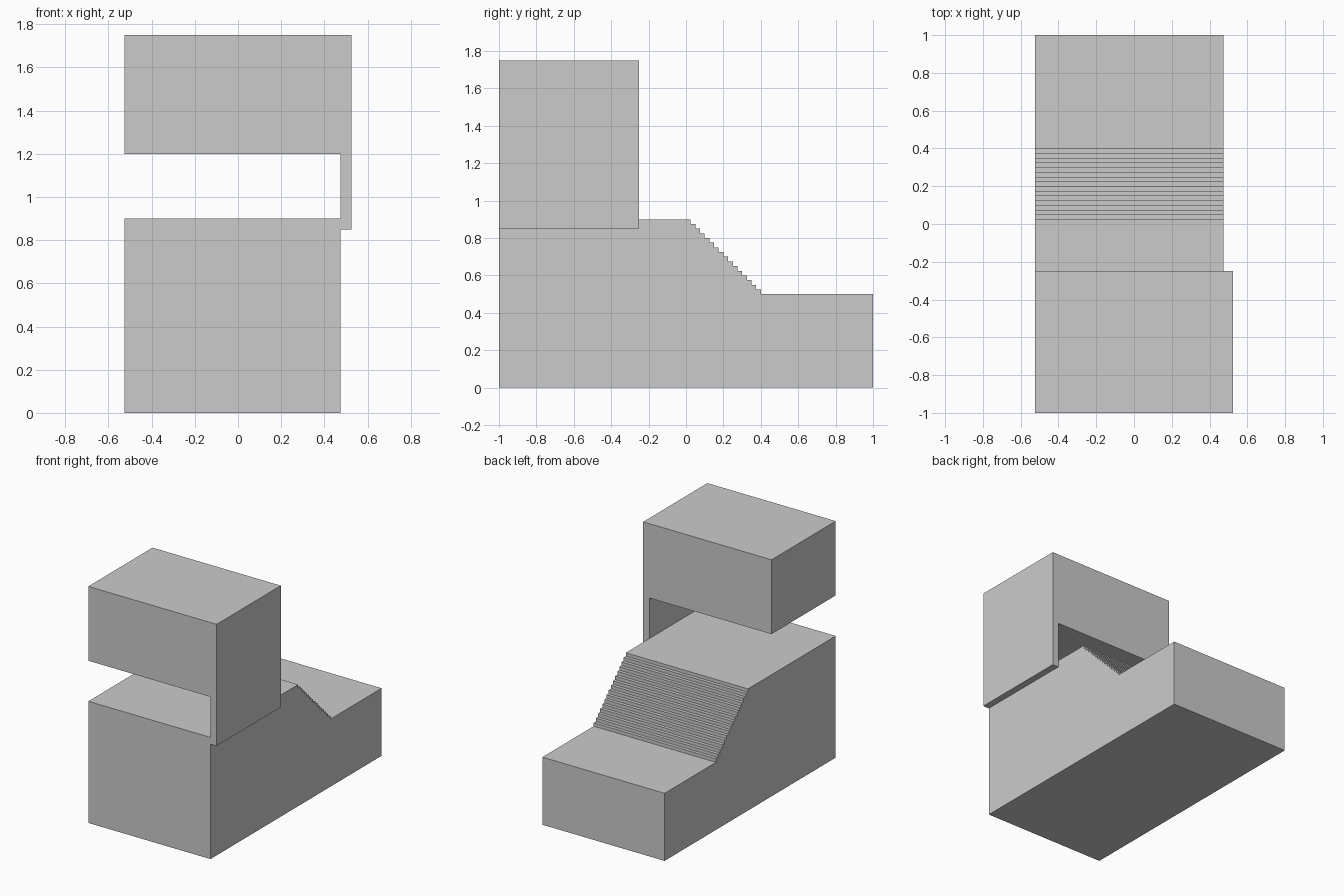
import bpy

if "Cube" in bpy.data.objects:
    bpy.data.objects.remove(bpy.data.objects["Cube"])

LEFT, INNER, RIGHT = -0.525, 0.475, 0.525
STEPS, STEP = 16, 0.025


def extrude_profile(name, points, a, b, place):
    """Prism from a 2D outline, swept from a to b; place maps (u, v, depth) to 3D."""
    n = len(points)
    verts = [place(u, v, d) for d in (a, b) for u, v in points]
    faces = [tuple(range(n))[::-1], tuple(range(n, 2 * n))]
    faces += [(i, (i + 1) % n, n + (i + 1) % n, n + i) for i in range(n)]
    mesh = bpy.data.meshes.new(name)
    mesh.from_pydata(verts, [], faces)
    obj = bpy.data.objects.new(name, mesh)
    bpy.context.collection.objects.link(obj)
    return obj


# Stepped base: high block, fine staircase, low block (side profile in y, z)
side = [(-1, 0), (1, 0), (1, 0.5)]
for k in range(STEPS, 0, -1):
    z = 0.9 - k * STEP
    side += [(k * STEP, z), (k * STEP, z + STEP)]
side.remove((STEPS * STEP, 0.5)) if (STEPS * STEP, 0.5) in side[:2] else None
side.append((-1, 0.9))
extrude_profile("stepped_base", side, LEFT, INNER, lambda u, v, d: (d, u, v))

# Overhanging head with its thin side support (front profile in x, z)
front = [(LEFT, 1.2), (INNER, 1.2), (INNER, 0.85), (RIGHT, 0.85),
         (RIGHT, 1.75), (LEFT, 1.75)]
extrude_profile("overhanging_head", front, -0.25, -1, lambda u, v, d: (u, d, v))
